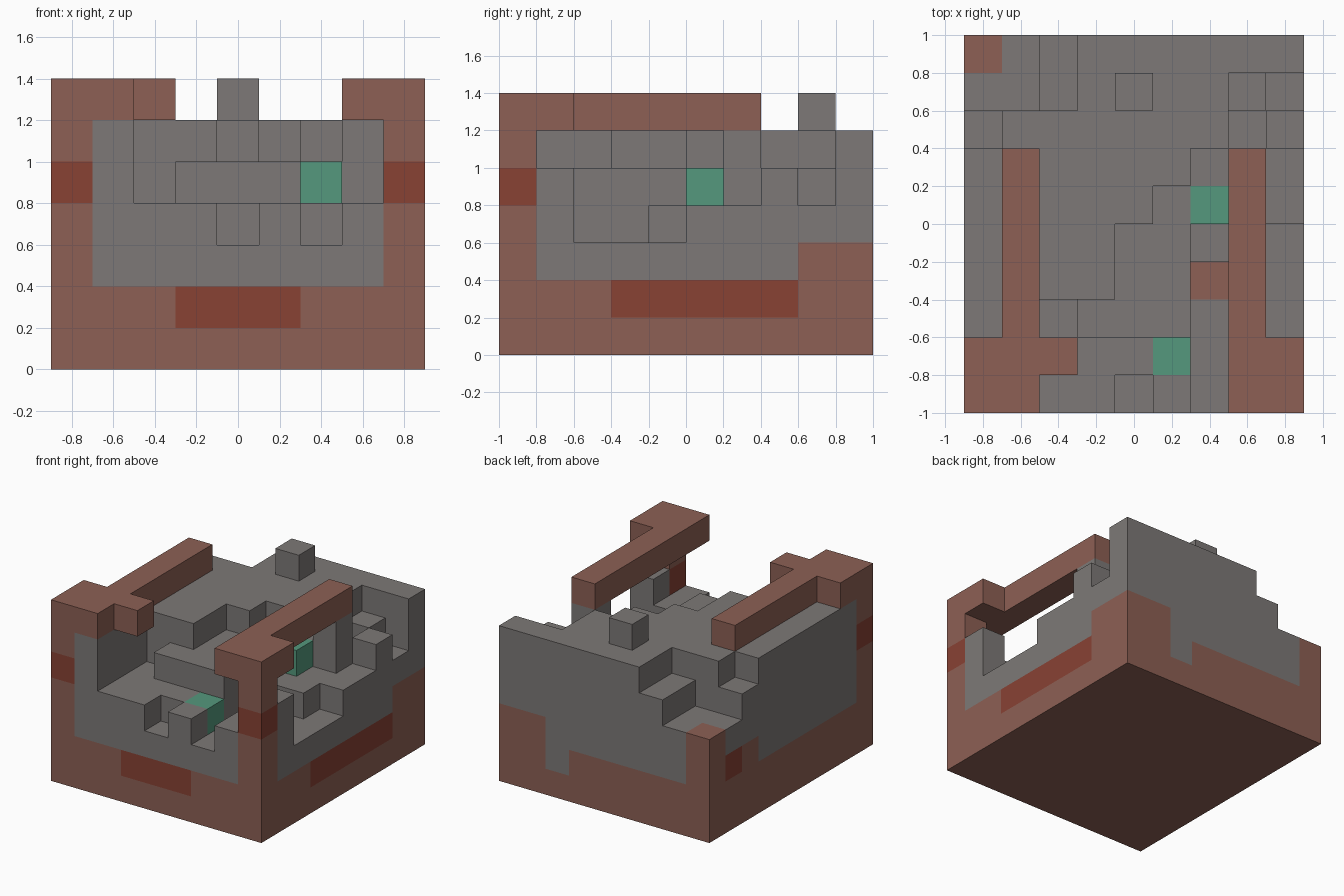
import bpy
import bmesh
from mathutils import Vector

if "Cube" in bpy.data.objects:
    bpy.data.objects.remove(bpy.data.objects["Cube"])

CELL = 0.2
ORIGIN = Vector((-0.9, -1.0, 0.0))


def make_material(name, colour):
    mat = bpy.data.materials.new(name)
    mat.use_nodes = True
    rgba = (*colour, 1.0)
    mat.diffuse_color = rgba
    mat.node_tree.nodes["Principled BSDF"].inputs["Base Color"].default_value = rgba
    return mat


MATERIALS = {
    "stone": make_material("stone grey", (0.205, 0.191, 0.184)),
    "clay": make_material("clay brown", (0.266, 0.117, 0.089)),
    "rust": make_material("dark rust red", (0.246, 0.054, 0.034)),
    "gem": make_material("jade green", (0.089, 0.314, 0.205)),
}
SLOTS = list(MATERIALS)

# Terrain heights in cells, back row first, columns running towards +x
HEIGHT_ROWS = """
445666666
445676654
566666645
666666564
666665544
666655443
666655333
664555333
664444345
664434346
""".split()

parts = {}


def fill(part, colour, xs, ys, zs):
    """Fill a box of cells; each range is (first, end)."""
    cells = parts.setdefault(part, {})
    for x in range(*xs):
        for y in range(*ys):
            for z in range(*zs):
                cells[x, y, z] = colour


def paint(colour, xs, ys, zs):
    """Recolour the terrain cells that lie in a box."""
    terrain = parts["terrain_block"]
    for cell in terrain:
        if all(lo <= c < hi for c, (lo, hi) in zip(cell, (xs, ys, zs))):
            terrain[cell] = colour


# Stepped stone terrain
for y, row in enumerate(reversed(HEIGHT_ROWS)):
    for x, height in enumerate(row):
        fill("terrain_block", "stone", (x, x + 1), (y, y + 1), (0, int(height)))

# Clay foundation, with a raised back edge and corners
ALL = (0, 10)
paint("clay", ALL, ALL, (0, 2))
paint("stone", (6, 7), (9, 10), (1, 2))
paint("clay", (7, 9), (9, 10), (2, 3))
paint("clay", (8, 9), (8, 10), (2, 3))
paint("clay", (0, 1), (7, 10), (2, 3))
paint("clay", (0, 1), (9, 10), (3, 4))
paint("clay", (6, 7), (3, 4), (2, 3))

# Front corner posts with rust bands
for x in (0, 8):
    paint("clay", (x, x + 1), (0, 1), ALL)
    paint("rust", (x, x + 1), (0, 1), (4, 5))

# Rust panels on the front and sides
paint("rust", (3, 6), (0, 1), (1, 2))
paint("rust", (8, 9), (3, 8), (1, 2))
paint("rust", (0, 1), (8, 9), (2, 3))

# Green blocks
paint("gem", (6, 7), (5, 6), (4, 5))
paint("gem", (5, 6), (1, 2), (3, 4))

# Overhead beams with widened front ends
TOP = (6, 7)
fill("right_beam", "clay", (1, 2), (2, 7), TOP)
fill("right_beam", "clay", (0, 2), (0, 2), TOP)
fill("right_beam", "clay", (2, 3), (1, 2), TOP)
fill("left_beam", "clay", (7, 8), (2, 7), TOP)
fill("left_beam", "clay", (7, 9), (0, 2), TOP)

occupied = set().union(*parts.values())


def build_part(name, cells):
    """Make a mesh from the exposed cell faces and merge flat areas."""
    bm = bmesh.new()
    verts = {}

    def corner(point):
        key = tuple(point)
        if key not in verts:
            verts[key] = bm.verts.new(ORIGIN + CELL * Vector(key))
        return verts[key]

    for cell, colour in cells.items():
        for axis in range(3):
            u, v = (axis + 1) % 3, (axis + 2) % 3
            for side in (0, 1):
                neighbour = list(cell)
                neighbour[axis] += 1 if side else -1
                if tuple(neighbour) in occupied:
                    continue
                loop = []
                for du, dv in ((0, 0), (1, 0), (1, 1), (0, 1)):
                    point = list(cell)
                    point[axis] += side
                    point[u] += du
                    point[v] += dv
                    loop.append(corner(point))
                face = bm.faces.new(loop if side else loop[::-1])
                face.material_index = SLOTS.index(colour)

    bmesh.ops.dissolve_limit(bm, angle_limit=0.01, verts=bm.verts[:],
                             edges=bm.edges[:], delimit={'MATERIAL'})
    mesh = bpy.data.meshes.new(name)
    bm.to_mesh(mesh)
    bm.free()
    for mat in MATERIALS.values():
        mesh.materials.append(mat)
    bpy.context.collection.objects.link(bpy.data.objects.new(name, mesh))


for part_name, part_cells in parts.items():
    build_part(part_name, part_cells)
